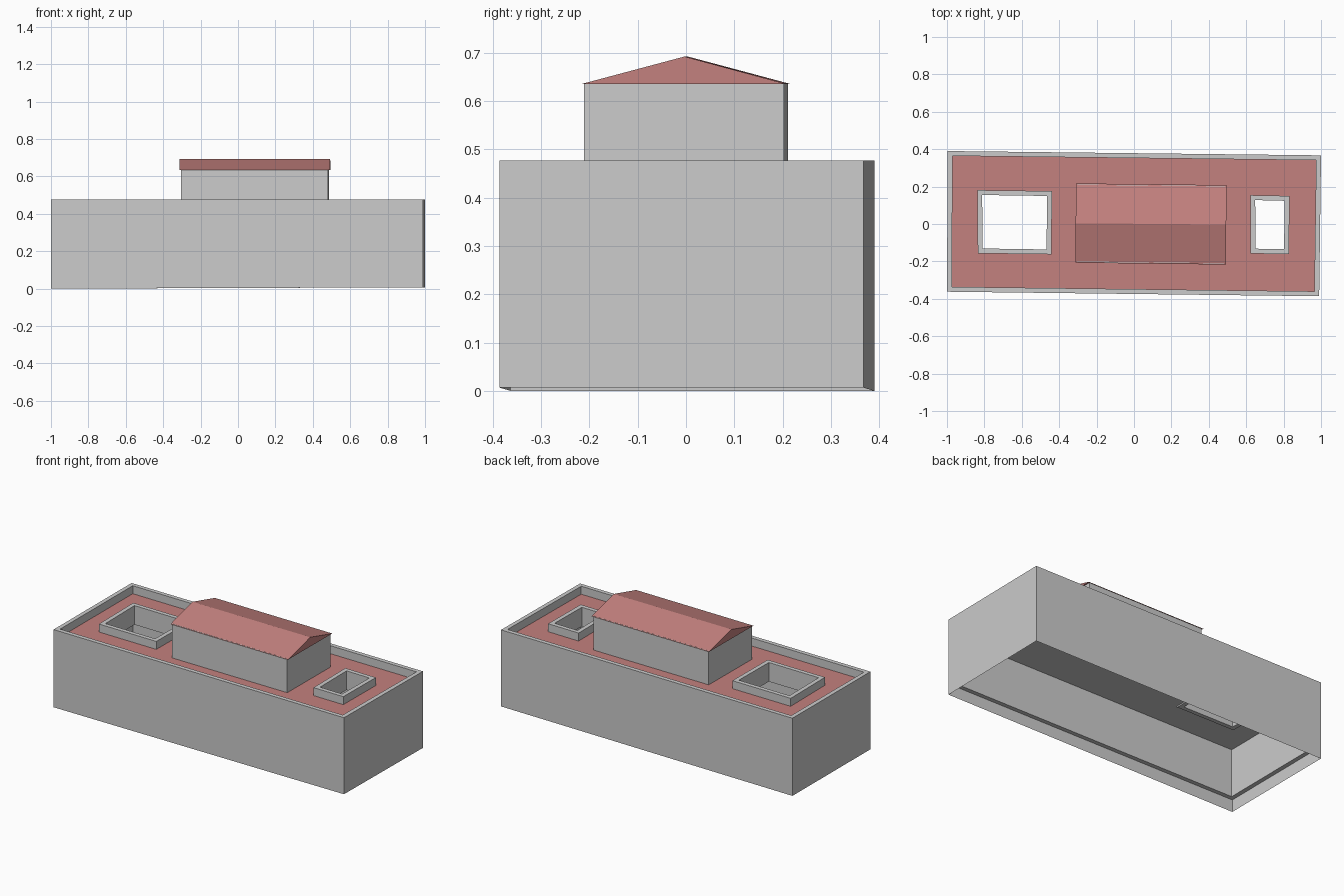
import bpy, bmesh
from mathutils import Vector

if "Cube" in bpy.data.objects:
    bpy.data.objects.remove(bpy.data.objects["Cube"])

red = bpy.data.materials.new("roof_red")
red.diffuse_color = (0.55, 0.22, 0.21, 1)
red.use_nodes = True
red.node_tree.nodes["Principled BSDF"].inputs["Base Color"].default_value = red.diffuse_color

ROOF, CEIL, TOP, T = 0.428, 0.368, 0.477, 0.026


def finish(name, bm, mat=None):
    me = bpy.data.meshes.new(name)
    bm.to_mesh(me)
    bm.free()
    ob = bpy.data.objects.new(name, me)
    bpy.context.collection.objects.link(ob)
    if mat:
        me.materials.append(mat)
    return ob


def loft(name, loops, closed=False, caps=False, mat=None):
    """Join equal loops of points with quads, outward facing."""
    bm = bmesh.new()
    rings = [[bm.verts.new(p) for p in lp] for lp in loops]
    pairs = list(zip(rings, rings[1:]))
    if closed:
        pairs.append((rings[-1], rings[0]))
    for a, b in pairs:
        n = len(a)
        for i in range(n):
            j = (i + 1) % n
            bm.faces.new((a[i], a[j], b[j], b[i]))
    if caps:
        bm.faces.new(rings[0][::-1])
        bm.faces.new(rings[-1])
    return finish(name, bm, mat)


def at(loop, z):
    return [(p[0], p[1], z) for p in loop]


def inset(loop, d):
    """Move the corners of a counter-clockwise four-sided outline inward."""
    signs = [(1, 1), (-1, 1), (-1, -1), (1, -1)]
    return [(p[0] + s[0] * d, p[1] + s[1] * d) for p, s in zip(loop, signs)]


def sheet(name, loops, z, up, mat=None):
    """Flat sheet bounded by the first loop, with the others as holes."""
    bm = bmesh.new()
    edges = []
    for lp in loops:
        vs = [bm.verts.new((p[0], p[1], z)) for p in lp]
        edges += [bm.edges.new((vs[i], vs[(i + 1) % len(vs)])) for i in range(len(vs))]
    bmesh.ops.triangle_fill(bm, use_beauty=True, edges=edges, normal=Vector((0, 0, 1)))
    bm.normal_update()
    for f in bm.faces:
        if (f.normal.z > 0) != up:
            f.normal_flip()
    bmesh.ops.dissolve_limit(bm, angle_limit=0.01, verts=bm.verts[:], edges=bm.edges[:])
    bmesh.ops.triangulate(bm, faces=bm.faces[:])
    return finish(name, bm, mat)


# outlines, counter-clockwise from front left
outer = [(-1, -0.362), (0.99, -0.386), (1, 0.367), (-0.996, 0.39)]
inner = inset(outer, T)
wells = {"left": [(-0.835, -0.157), (-0.442, -0.162), (-0.438, 0.176), (-0.838, 0.181)],
         "right": [(0.624, -0.158), (0.828, -0.161), (0.832, 0.15), (0.622, 0.154)]}

# outer walls with parapet and inner lining that stops above the base
base = [(p[0], p[1], z) for p, z in zip(outer, (0, 0.007, 0.007, 0))]
loft("outer_walls", [base, at(outer, TOP), at(inner, TOP), at(inner, 0.075), at(outer, 0.075)])

# flat roof and ceiling with openings for the light wells
holes = list(wells.values())
sheet("flat_roof", [inner] + holes, ROOF, True, red)
sheet("ceiling", [inner] + holes, CEIL, False)

# raised rims around the light wells
for side, w in wells.items():
    wi = inset(w, T)
    loft(side + "_well_rim", [at(w, 0.36), at(w, TOP), at(wi, TOP), at(wi, 0.36)], closed=True)

# upper storey
block = [(-0.306, -0.203), (0.482, -0.211), (0.486, 0.203), (-0.302, 0.211)]
loft("upper_storey", [at(block, ROOF - 0.005), at(block, 0.637)], caps=True)

# gabled roof over the upper storey
left = [(-0.314, -0.207, 0.635), (-0.312, 0.004, 0.692), (-0.309, 0.217, 0.635)]
right = [(0.491, -0.217, 0.635), (0.493, -0.003, 0.692), (0.495, 0.208, 0.635)]
gable = loft("gable_roof", [right, left], caps=True, mat=red)
bm = bmesh.new()
bm.from_mesh(gable.data)
bmesh.ops.recalc_face_normals(bm, faces=bm.faces[:])
bm.to_mesh(gable.data)
bm.free()
